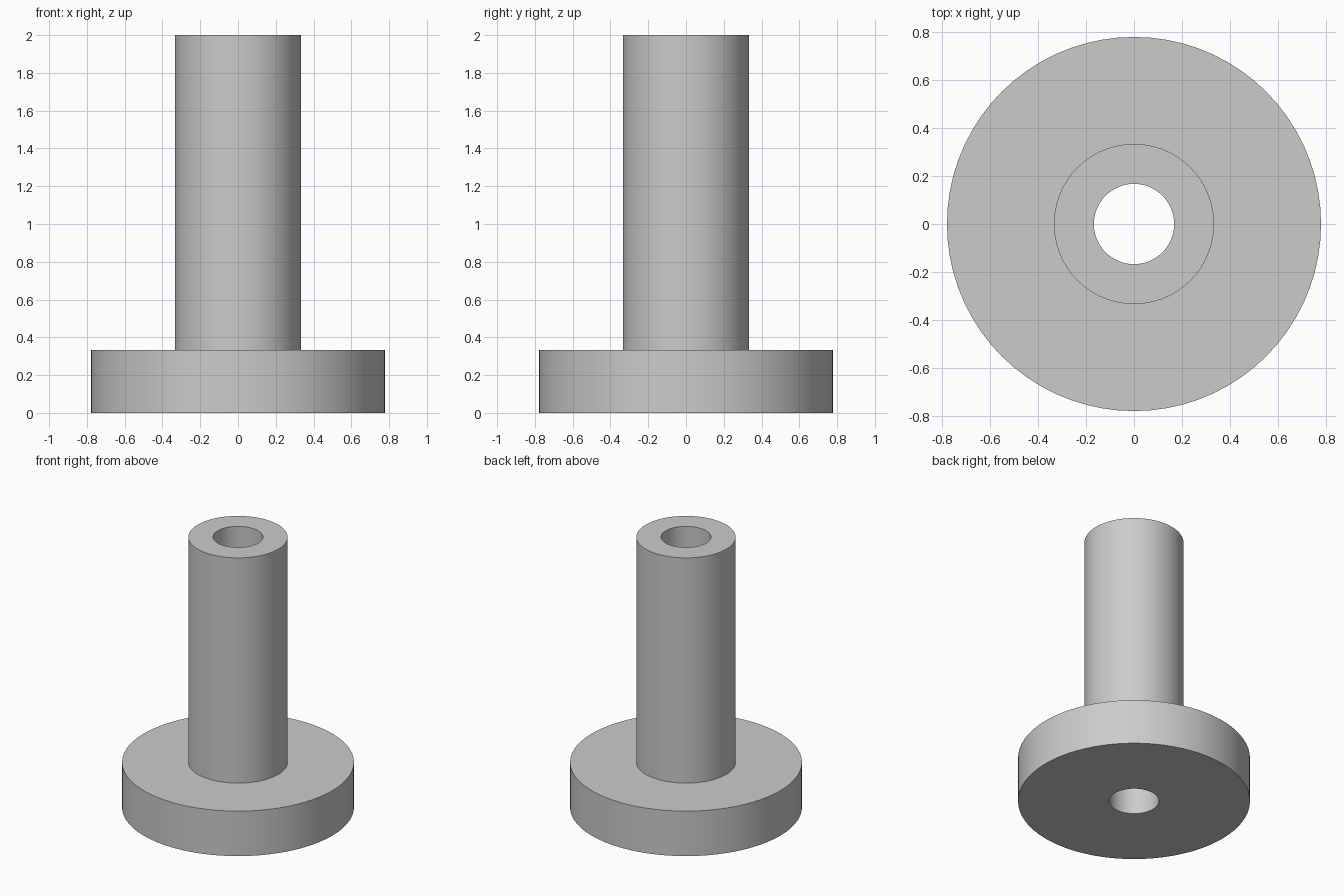
import bpy
import bmesh
import math

if "Cube" in bpy.data.objects:
    bpy.data.objects.remove(bpy.data.objects["Cube"], do_unlink=True)

SEGMENTS = 72
BORE_RADIUS = 0.167
SHAFT_RADIUS = 0.333
FLANGE_RADIUS = 0.778
FLANGE_HEIGHT = 0.333
HEIGHT = 2.0

grey = bpy.data.materials.new("plain_grey")
grey.use_nodes = True
colour = (0.6, 0.6, 0.6, 1.0)
grey.diffuse_color = colour
grey.node_tree.nodes["Principled BSDF"].inputs["Base Color"].default_value = colour


def lathe(name, profile, material):
    """Revolve a closed (radius, height) profile about the z axis."""
    bm = bmesh.new()
    verts = [bm.verts.new((r, 0, z)) for r, z in profile]
    edges = [bm.edges.new((v, verts[(i + 1) % len(verts)])) for i, v in enumerate(verts)]
    bmesh.ops.spin(bm, geom=verts + edges, cent=(0, 0, 0), axis=(0, 0, 1),
                   angle=math.tau, steps=SEGMENTS, use_duplicate=False)
    bmesh.ops.remove_doubles(bm, verts=bm.verts, dist=0.0001)
    bmesh.ops.recalc_face_normals(bm, faces=bm.faces)
    mesh = bpy.data.meshes.new(name)
    bm.to_mesh(mesh)
    bm.free()
    mesh.materials.append(material)
    obj = bpy.data.objects.new(name, mesh)
    bpy.context.collection.objects.link(obj)
    bpy.ops.object.select_all(action="DESELECT")
    obj.select_set(True)
    bpy.context.view_layer.objects.active = obj
    bpy.ops.object.shade_smooth_by_angle(angle=math.radians(30))
    return obj


# Flange and shaft turned as one piece, with a bore right through
lathe("flanged_bushing", [
    (BORE_RADIUS, 0),
    (FLANGE_RADIUS, 0),
    (FLANGE_RADIUS, FLANGE_HEIGHT),
    (SHAFT_RADIUS, FLANGE_HEIGHT),
    (SHAFT_RADIUS, HEIGHT),
    (BORE_RADIUS, HEIGHT),
], grey)
